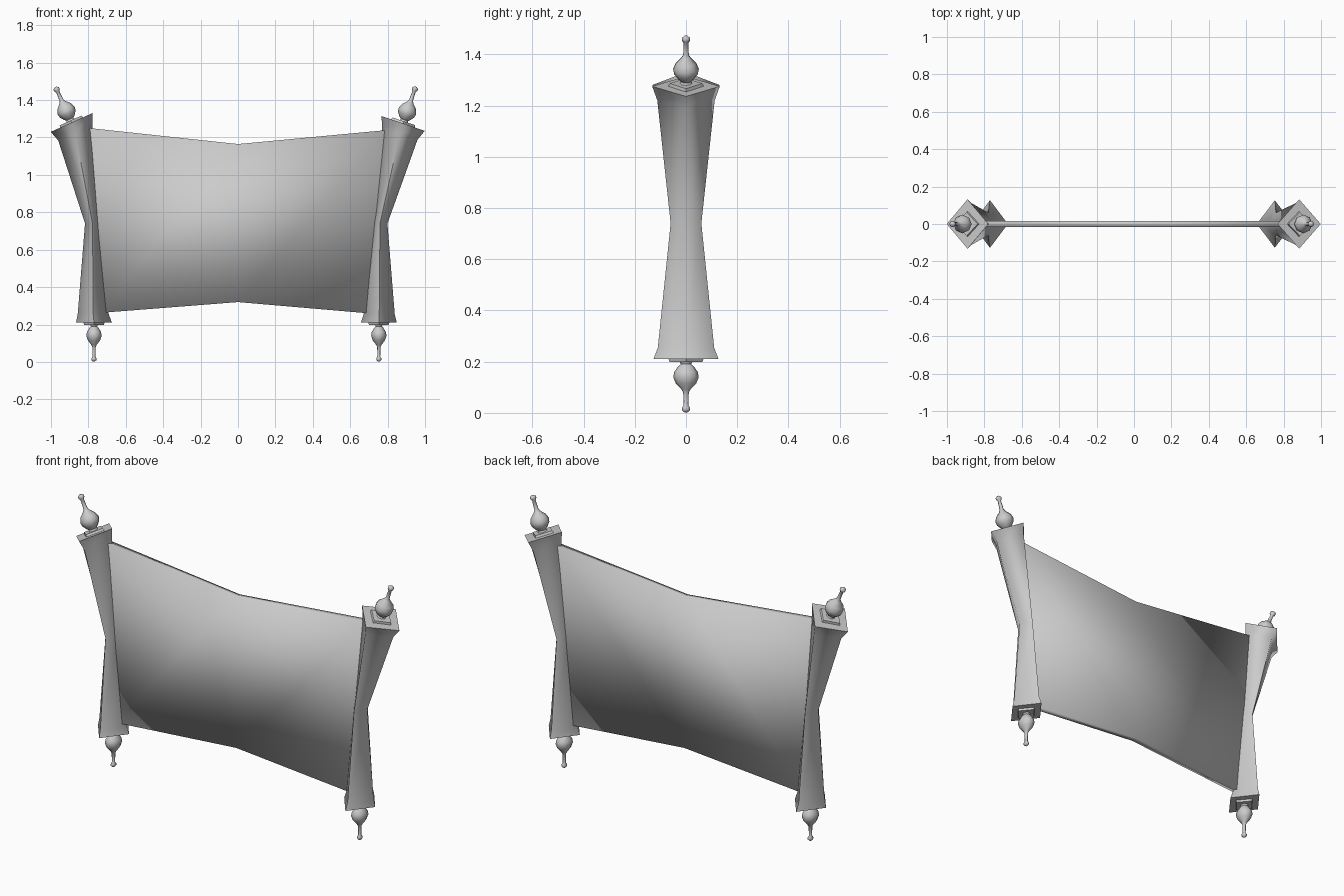
import bpy, bmesh
from math import pi, cos, sin
from mathutils import Vector

if "Cube" in bpy.data.objects:
    bpy.data.objects.remove(bpy.data.objects["Cube"])


def finish(name, bm, angle=None):
    bmesh.ops.recalc_face_normals(bm, faces=bm.faces)
    me = bpy.data.meshes.new(name)
    bm.to_mesh(me)
    bm.free()
    ob = bpy.data.objects.new(name, me)
    bpy.context.collection.objects.link(ob)
    bpy.ops.object.select_all(action='DESELECT')
    ob.select_set(True)
    bpy.context.view_layer.objects.active = ob
    if angle is None:
        bpy.ops.object.shade_smooth()
    else:
        bpy.ops.object.shade_smooth_by_angle(angle=angle)
    return ob


def loft(name, rings, sides, angle):
    """rings: (centre, axis, half width in x, half width in y)"""
    bm = bmesh.new()
    loops = []
    for c, axis, hx, hy in rings:
        a = Vector((axis[0], 0, axis[1])).normalized()
        u, v = Vector((a.z, 0, -a.x)), Vector((0, 1, 0))
        c = Vector((c[0], 0, c[1]))
        loops.append([bm.verts.new(c + u * hx * cos(2 * pi * i / sides)
                                   + v * hy * sin(2 * pi * i / sides))
                      for i in range(sides)])
    for lo, hi in zip(loops, loops[1:]):
        for i in range(sides):
            j = (i + 1) % sides
            bm.faces.new((lo[i], lo[j], hi[j], hi[i]))
    bm.faces.new(loops[0])
    bm.faces.new(loops[-1])
    return finish(name, bm, angle)


# Finial profile: distance from roller end, radius
FINIAL = [(0.0, .03), (.02, .02), (.028, .03), (.05, .046), (.07, .05), (.095, .04),
          (.118, .018), (.13, .011), (.18, .009), (.19, .016), (.2, .016), (.208, .006)]


def end_parts(side, end, c, axis, sx):
    a = Vector(axis).normalized()
    c = Vector(c)
    loft(f"{side}_{end}_collar",
         [(c - a * .005, a, .07 * sx, .07), (c + a * .012, a, .064 * sx, .064)], 4, 0.6)
    loft(f"{side}_{end}_finial",
         [(c + a * d, a, r * sx, r) for d, r in FINIAL], 8, 0.9)


# Rollers: straight lower end, pinched waist, tilted upper end
UP = (0, 1)
ROLLERS = {
    "left": ((-.41, .91), (-.77, .21), (-.774, .255), (-.778, .74), (-.87, 1.225), (-.89, 1.28)),
    "right": ((.32, .94), (.753, .21), (.755, .255), (.759, .74), (.865, 1.22), (.883, 1.275)),
}
for side, (tilt, p0, p1, p2, p3, p4) in ROLLERS.items():
    loft(f"{side}_roller", [(p0, UP, .096, .127), (p1, UP, .083, .11), (p2, UP, .04, .06),
                            (p3, tilt, .1, .112), (p4, tilt, .122, .132)], 4, 1.65)
    end_parts(side, "bottom", p0, (0, -1), .82)
    end_parts(side, "top", p4, tilt, 1.0)

# Parchment sheet: slightly thick panel with its edges drawn in at the middle
bm = bmesh.new()
outline = [(-.74, .262), (0, .32), (.72, .258), (.8, 1.24), (0, 1.165), (-.82, 1.253)]
front = [bm.verts.new((x, -.017, z)) for x, z in outline]
back = [bm.verts.new((x, .017, z)) for x, z in outline]
for f in (front, back):
    bm.faces.new((f[0], f[1], f[4], f[5]))
    bm.faces.new((f[1], f[2], f[3], f[4]))
for i in range(6):
    j = (i + 1) % 6
    bm.faces.new((front[i], front[j], back[j], back[i]))
finish("parchment_sheet", bm)
